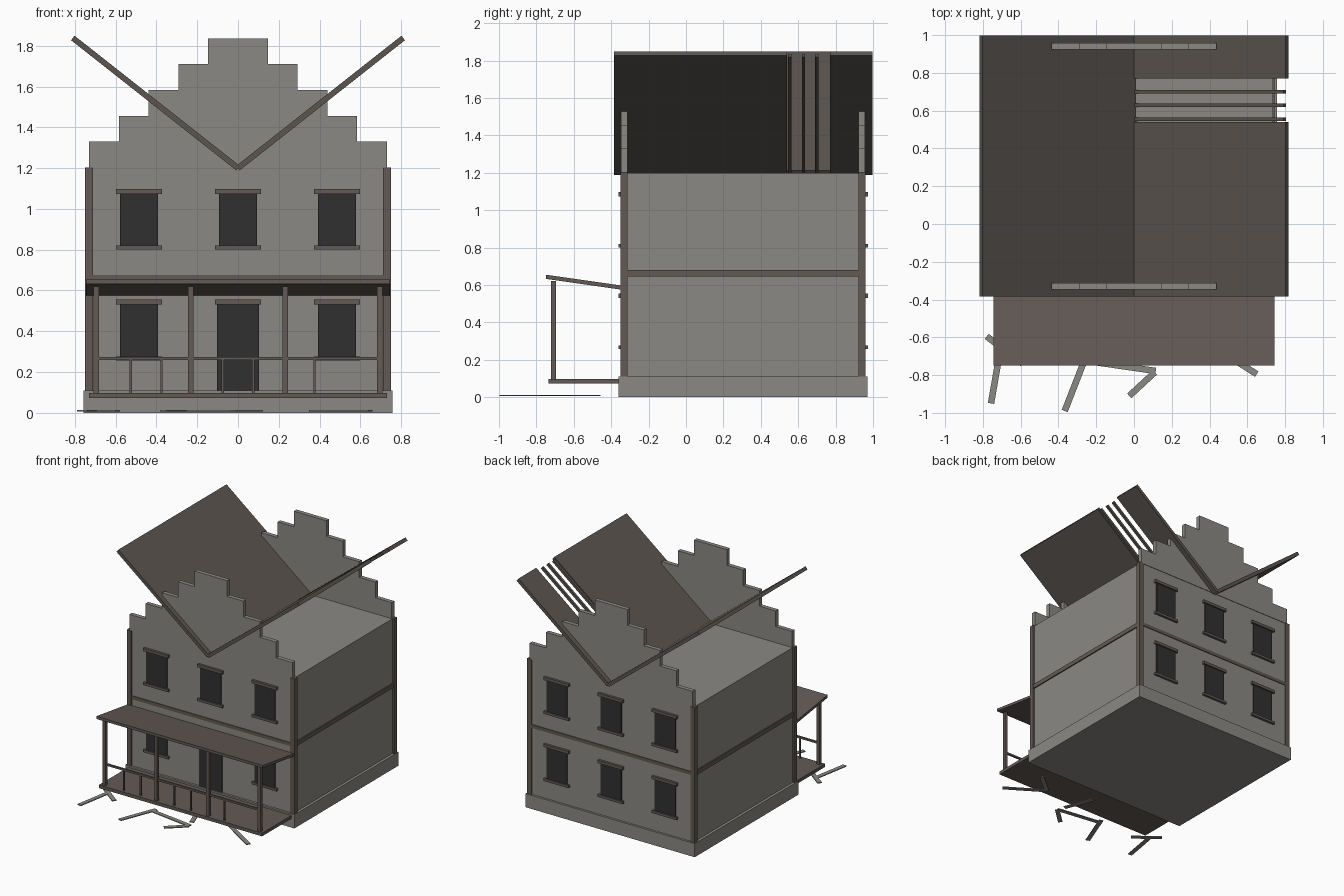
import bpy, bmesh, math
from mathutils import Vector

old = bpy.data.objects.get("Cube")
if old:
    bpy.data.objects.remove(old, do_unlink=True)


def material(name, rgb):
    m = bpy.data.materials.new(name)
    m.use_nodes = True
    m.diffuse_color = (*rgb, 1)
    m.node_tree.nodes["Principled BSDF"].inputs["Base Color"].default_value = (*rgb, 1)
    return m


STONE = material("grey stone", (0.26, 0.25, 0.23))
WOOD = material("brown wood", (0.125, 0.102, 0.092))
ROOF = material("dark roof boards", (0.105, 0.09, 0.08))
GLASS = material("dark openings", (0.03, 0.03, 0.03))
YC = 0.305          # middle of the house, front to back


def finish(name, bm, mat):
    bmesh.ops.recalc_face_normals(bm, faces=bm.faces)
    me = bpy.data.meshes.new(name)
    bm.to_mesh(me)
    bm.free()
    me.materials.append(mat)
    ob = bpy.data.objects.new(name, me)
    bpy.context.collection.objects.link(ob)
    return ob


def box(name, mat, x, y, z):
    """Box between pairs of limits."""
    bm = bmesh.new()
    bmesh.ops.create_cube(bm, size=1)
    for v in bm.verts:
        v.co = [lim[0] if c < 0 else lim[1] for c, lim in zip(v.co, (x, y, z))]
    return finish(name, bm, mat)


def prism(name, mat, profile, y0, y1):
    """Profile in x and z, extruded along y."""
    bm = bmesh.new()
    face = bm.faces.new([bm.verts.new((x, y0, z)) for x, z in profile])
    out = bmesh.ops.extrude_face_region(bm, geom=[face])
    bmesh.ops.translate(bm, vec=(0, y1 - y0, 0),
                        verts=[g for g in out["geom"] if isinstance(g, bmesh.types.BMVert)])
    return finish(name, bm, mat)


def plank(a, b, width):
    """Corners of a flat strip from a to b."""
    a, b = Vector(a), Vector(b)
    d = (b - a).normalized() * width / 2
    n = Vector((-d.y, d.x))
    return [a + n, b + n, b - n, a - n]


# Stone base and walls
box("base", STONE, (-0.757, 0.757), (YC - 0.665, YC + 0.665), (0, 0.11))
box("walls", STONE, (-0.735, 0.735), (YC - 0.648, YC + 0.648), (0.1, 1.2))

# Stepped gables
steps = [(0.73 - 0.146 * i, 1.33 + 0.1265 * i) for i in range(5)]
right = [(0.73, 1.2)]
for i, (x, z) in enumerate(steps):
    right.append((x, z))
    if i < 4:
        right.append((steps[i + 1][0], z))
outline = right + [(-x, z) for x, z in reversed(right)]

for side, label in ((-1, "front"), (1, "back")):
    def depth(a, b):
        return sorted((YC + side * a, YC + side * b))

    prism(label + "_gable", STONE, outline, *depth(0.618, 0.652))
    box(label + "_belt", WOOD, (-0.715, 0.715), depth(0.63, 0.654), (0.65, 0.677))
    # Corner boards and side belts
    for sx, hand in ((-1, "right"), (1, "left")):
        box(f"{label}_{hand}_corner", WOOD, sorted((sx * 0.711, sx * 0.75)),
            depth(0.618, 0.656), (0.11, 1.203))
    # Windows and door
    for low, floor in ((0.275, "lower"), (0.818, "upper")):
        for x in (-0.485, 0, 0.485):
            door = side < 0 and x == 0 and floor == "lower"
            name = f"{label}_{'door' if door else floor + '_window'}"
            w = 0.102 if door else 0.093
            box(name, GLASS, (x - w, x + w), depth(0.64, 0.656),
                (0.11 if door else low, low + 0.258))
            box(name + "_lintel", WOOD, (x - 0.112, x + 0.112), depth(0.64, 0.667),
                (low + 0.256, low + 0.28))
            if not door:
                box(name + "_sill", WOOD, (x - 0.112, x + 0.112), depth(0.64, 0.667),
                    (low - 0.018, low + 0.002))

for sx, hand in ((-1, "right"), (1, "left")):
    box(hand + "_belt", WOOD, sorted((sx * 0.72, sx * 0.744)),
        (YC - 0.62, YC + 0.62), (0.645, 0.68))

# Inverted roof, with a broken strip showing rafters
EDGE = (0.81, 1.838)
VALLEY = (0, 1.2)
prism("right_roof", ROOF, plank(VALLEY, (-EDGE[0], EDGE[1]), 0.028), -0.385, 0.998)
for y0, y1 in ((-0.385, 0.54), (0.77, 0.998)):
    prism("left_roof", ROOF, plank(VALLEY, EDGE, 0.028), y0, y1)
for y in (0.555, 0.628, 0.7):
    prism("rafter", ROOF, plank(VALLEY, (0.798, 1.828), 0.02), y - 0.009, y + 0.009)

# Porch
box("porch_floor", WOOD, (-0.73, 0.73), (-0.735, -0.35), (0.072, 0.098))
awning = box("porch_roof", WOOD, (-0.745, 0.745), (-0.748, -0.345), (0, 0.022))
for v in awning.data.vertices:
    v.co.z += 0.575 + (-0.345 - v.co.y) * 0.143
for x in (-0.695, -0.231, 0.231, 0.695):
    box("porch_post", WOOD, (x - 0.013, x + 0.013), (-0.722, -0.696), (0.095, 0.62))
box("porch_rail", WOOD, (-0.69, 0.69), (-0.716, -0.702), (0.26, 0.275))
for x in (-0.525, -0.375, -0.075, 0.075, 0.375):
    box("baluster", WOOD, (x - 0.006, x + 0.006), (-0.715, -0.703), (0.095, 0.265))

# Loose planks on the ground
debris = [((-0.78, -0.595), (-0.59, -0.74)), ((-0.757, -0.95), (-0.705, -0.65)),
          ((-0.367, -0.99), (-0.25, -0.69)), ((-0.25, -0.725), (0.115, -0.778)),
          ((-0.025, -0.91), (0.11, -0.785)), ((0.0, -0.48), (0.09, -0.72)),
          ((0.65, -0.795), (0.36, -0.61)), ((0.36, -0.61), (0.53, -0.47))]
for a, b in debris:
    bm = bmesh.new()
    for z in (0.006, 0.013):
        bm.faces.new([bm.verts.new((p.x, p.y, z)) for p in plank(a, b, 0.034)])
    bmesh.ops.bridge_loops(bm, edges=bm.edges[:])
    finish("loose_plank", bm, STONE)
